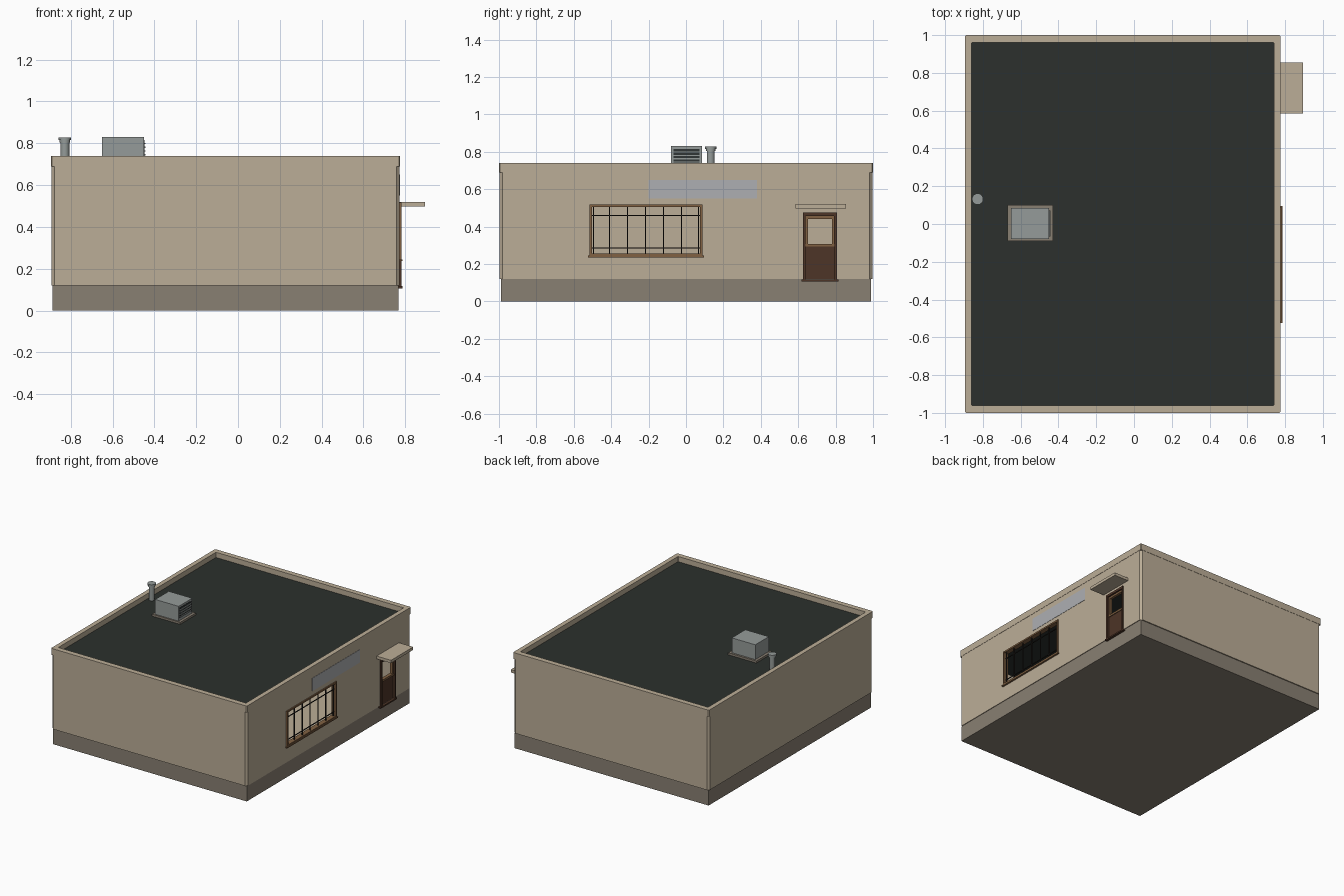
import bpy, bmesh

if "Cube" in bpy.data.objects:
    bpy.data.objects.remove(bpy.data.objects["Cube"])

def mat(name, r, g, b):
    m = bpy.data.materials.new(name)
    m.diffuse_color = (r, g, b, 1)
    m.use_nodes = True
    m.node_tree.nodes["Principled BSDF"].inputs["Base Color"].default_value = m.diffuse_color
    return m

STUCCO = mat("stucco", .50, .42, .31)
PLINTH = mat("plinth_stone", .25, .215, .17)
TAR = mat("roof_tar", .025, .03, .026)
WOOD = mat("wood", .22, .12, .055)
DARKWOOD = mat("dark_wood", .075, .035, .02)
IRON = mat("dark_iron", .015, .012, .01)
METAL = mat("metal", .30, .33, .32)
PANEL = mat("sign_panel", .42, .43, .45)
SHADE = mat("vent_dark", .03, .035, .035)

def make(name, bm, material):
    bmesh.ops.recalc_face_normals(bm, faces=bm.faces)
    me = bpy.data.meshes.new(name)
    bm.to_mesh(me)
    bm.free()
    ob = bpy.data.objects.new(name, me)
    bpy.context.collection.objects.link(ob)
    if material:
        me.materials.append(material)
    return ob

def boxes(name, material, *spans):
    """One object from boxes given as (x0, x1, y0, y1, z0, z1)."""
    bm = bmesh.new()
    for x0, x1, y0, y1, z0, z1 in spans:
        vs = bmesh.ops.create_cube(bm, size=1)["verts"]
        for v in vs:
            v.co.x = x1 if v.co.x > 0 else x0
            v.co.y = y1 if v.co.y > 0 else y0
            v.co.z = z1 if v.co.z > 0 else z0
    return make(name, bm, material)

def ring(name, material, x0, x1, y, z0, z1, chamfer, inner):
    """Hollow rectangular wall with chamfered outer corners."""
    def loop(a, b, h, c):
        return [(a + c, -h), (b - c, -h), (b, -h + c), (b, h - c),
                (b - c, h), (a + c, h), (a, h - c), (a, -h + c)]
    bm = bmesh.new()
    prof = [(loop(x0, x1, y, chamfer), z0), (loop(x0, x1, y, chamfer), z1),
            (loop(*inner, .002), z1), (loop(*inner, .002), z0)]
    rows = [[bm.verts.new((px, py, z)) for px, py in pts] for pts, z in prof]
    for k in range(4):
        a, b = rows[k], rows[(k + 1) % 4]
        for i in range(8):
            j = (i + 1) % 8
            bm.faces.new((a[i], a[j], b[j], b[i]))
    return make(name, bm, material)

def lathe(name, material, cx, cy, profile, n=16):
    """Stack of round steps given as (radius, z0, z1)."""
    bm = bmesh.new()
    for r, z0, z1 in profile:
        vs = bmesh.ops.create_cone(bm, cap_ends=True, segments=n, radius1=r,
                                   radius2=r, depth=z1 - z0)["verts"]
        bmesh.ops.translate(bm, verts=vs, vec=(cx, cy, (z0 + z1) / 2))
    ob = make(name, bm, material)
    bpy.context.view_layer.objects.active = ob
    ob.select_set(True)
    bpy.ops.object.shade_smooth_by_angle()
    ob.select_set(False)
    return ob

# Shell: plinth, floor, walls, parapet, roof
boxes("plinth", PLINTH, (-.886, .768, -.99, .99, 0, .12))
boxes("floor", STUCCO, (-.86, .74, -.96, .96, .12, .125))
INNER = (-.86, .74, .96)
walls = ring("walls", STUCCO, -.893, .773, .998, .12, .69, .016, INNER)
ring("parapet", STUCCO, -.895, .775, 1.0, .69, .74, .006, INNER)
boxes("roof", TAR, (-.861, .741, -.961, .961, .685, .70))

# Cut the window and door openings
cutter = boxes("opening_cutter", None, (.6, .9, -.51, .082, .25, .51),
               (.6, .9, .635, .798, .1, .47))
cutter.hide_render = True
cutter.hide_viewport = False
mod = walls.modifiers.new("openings", 'BOOLEAN')
mod.operation = 'DIFFERENCE'
mod.object = cutter
bpy.context.view_layer.objects.active = walls
bpy.ops.object.modifier_apply(modifier=mod.name)
bpy.data.objects.remove(cutter)

# Window frame, sill and glazing bars
boxes("window_frame", WOOD,
      (.745, .782, -.517, -.502, .245, .517), (.745, .782, .074, .089, .245, .517),
      (.745, .782, -.502, .074, .505, .517), (.745, .782, -.502, .074, .245, .255))
boxes("window_sill", WOOD, (.755, .787, -.525, .095, .236, .245))
bars = [(.762, .77, y - .003, y + .003, .255, .505)
        for y in (-.495, -.41, -.313, -.217, -.12, -.024, .067)]
bars += [(.764, .769, -.502, .074, z - .003, z + .003) for z in (.285, .46)]
boxes("window_bars", IRON, *bars)

# Door with open glazed upper half
boxes("door_frame", DARKWOOD,
      (.745, .782, .625, .64, .115, .475), (.745, .782, .792, .807, .115, .475),
      (.745, .782, .64, .792, .457, .475))
boxes("door_leaf", DARKWOOD, (.75, .768, .64, .792, .12, .293))
boxes("door_upper_frame", WOOD,
      (.75, .77, .64, .652, .308, .457), (.75, .77, .78, .792, .308, .457),
      (.75, .77, .652, .78, .442, .457), (.748, .774, .64, .792, .293, .308))
boxes("door_step", DARKWOOD, (.745, .787, .617, .815, .106, .117))
boxes("door_canopy", STUCCO, (.77, .895, .585, .855, .498, .52))

# Blank panel above the window
boxes("wall_panel", PANEL, (.772, .775, -.2, .38, .55, .65))

# Rooftop air unit with louvres
boxes("air_unit_base", PLINTH, (-.67, -.43, -.09, .10, .70, .716))
boxes("air_unit", METAL, (-.65, -.45, -.08, .085, .716, .83))
boxes("air_unit_grille", SHADE, (-.455, -.448, -.067, .071, .735, .815))
boxes("air_unit_louvres", METAL,
      *[(-.45, -.443, -.067, .071, .742 + i * .018, .748 + i * .018) for i in range(4)])

# Roof vent pipe with cap
lathe("vent_pipe", METAL, -.828, .132,
      [(.021, .70, .805), (.025, .803, .815), (.03, .815, .828)])
